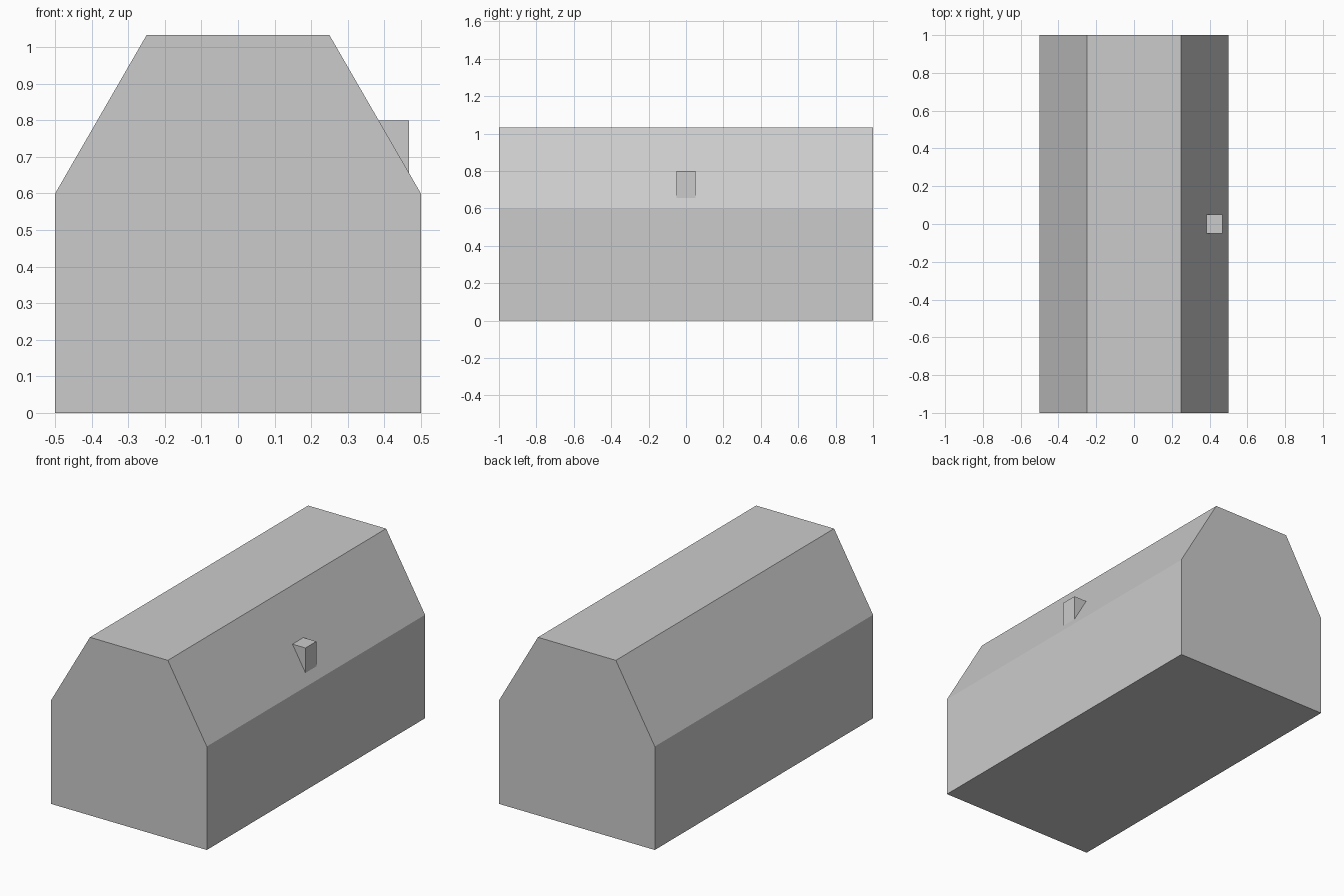
import bpy
import bmesh

if "Cube" in bpy.data.objects:
    bpy.data.objects.remove(bpy.data.objects["Cube"])


def extrude_profile(name, profile, half_depth):
    """Closed prism: an x/z profile swept along y, centred on y = 0."""
    bm = bmesh.new()
    face = bm.faces.new([bm.verts.new((x, -half_depth, z)) for x, z in profile])
    swept = bmesh.ops.extrude_face_region(bm, geom=[face], use_keep_orig=True)
    verts = [v for v in swept["geom"] if isinstance(v, bmesh.types.BMVert)]
    bmesh.ops.translate(bm, verts=verts, vec=(0, 2 * half_depth, 0))
    bmesh.ops.recalc_face_normals(bm, faces=bm.faces)
    mesh = bpy.data.meshes.new(name)
    bm.to_mesh(mesh)
    bm.free()
    obj = bpy.data.objects.new(name, mesh)
    bpy.context.collection.objects.link(obj)
    return obj


# Main body: straight walls, 60 degree roof slopes and a flat roof top
right_side = [(0.5, 0.0), (0.5, 0.6), (0.25, 1.033)]
left_side = [(-x, z) for x, z in reversed(right_side)]
extrude_profile("barn_body", right_side + left_side, 1.0)

# Small chimney growing out of the right roof slope, base just under the surface
extrude_profile("chimney", [(0.468, 0.65), (0.468, 0.8), (0.382, 0.8)], 0.05)
